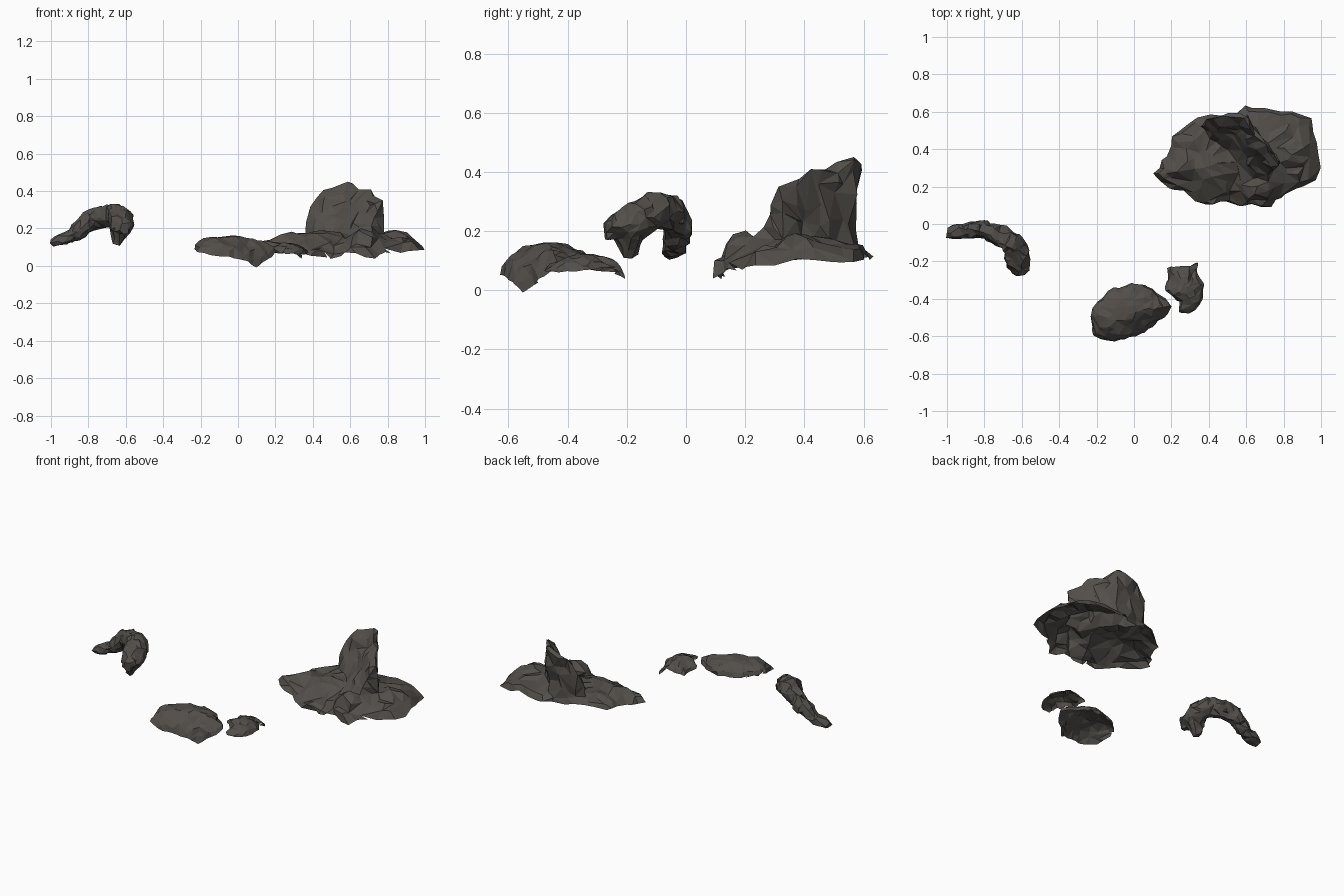
import bpy, bmesh
from math import sin, cos, tau
from mathutils import Vector, noise

if "Cube" in bpy.data.objects:
    bpy.data.objects.remove(bpy.data.objects["Cube"])

stone = bpy.data.materials.new("dark stone")
stone.diffuse_color = (0.085, 0.077, 0.068, 1)
stone.use_nodes = True
stone.node_tree.nodes["Principled BSDF"].inputs["Base Color"].default_value = stone.diffuse_color


def skin(bm, rings):
    """Join a row of equal closed rings into a capped solid."""
    vs = [[bm.verts.new(p) for p in r] for r in rings]
    n = len(vs[0])
    for a, b in zip(vs, vs[1:]):
        for i in range(n):
            j = (i + 1) % n
            bm.faces.new((a[i], a[j], b[j], b[i]))
    bm.faces.new(vs[0][::-1])
    bm.faces.new(vs[-1])


def lens(bm, outline, centre, up, down, power=0.5):
    """Flat boulder: an outline (x, y, z) swelling up and down to the centre."""
    c = Vector(centre)
    rings = []
    for s, side in ((.1, -1), (.4, -1), (.7, -1), (.9, -1), (1, 1),
                    (.92, 1), (.75, 1), (.5, 1), (.25, 1), (.05, 1)):
        ring = []
        for p in outline:
            q = c.lerp(Vector(p), s)
            q.z += (1 - s * s) ** power * (up if side > 0 else -down)
            ring.append(q)
        rings.append(ring)
    skin(bm, rings)


def tube(bm, path, sides=10):
    """Loft elliptical sections (x, y, z, half width, half height)."""
    pts = [Vector(p[:3]) for p in path]
    rings = []
    for i, p in enumerate(path):
        t = (pts[min(i + 1, len(pts) - 1)] - pts[max(i - 1, 0)]).normalized()
        side = t.cross(Vector((0, 0, 1))).normalized()
        up = side.cross(t)
        rings.append([pts[i] + side * p[3] * cos(tau * k / sides)
                      + up * p[4] * sin(tau * k / sides) for k in range(sides)])
    skin(bm, rings)


def finish(name, bm, voxel, amount, freq, faces, open_below=0):
    """Fuse the solids, roughen them, cut down to chunky flat facets, and
    open the underside below the given height."""
    bmesh.ops.recalc_face_normals(bm, faces=bm.faces)

    def evaluated(bm, kind, **settings):
        me = bpy.data.meshes.new(name)
        bm.to_mesh(me)
        ob = bpy.data.objects.new(name, me)
        bpy.context.collection.objects.link(ob)
        m = ob.modifiers.new("m", kind)
        for k, v in settings.items():
            setattr(m, k, v)
        dg = bpy.context.evaluated_depsgraph_get()
        out = bpy.data.meshes.new_from_object(ob.evaluated_get(dg))
        bpy.data.objects.remove(ob)
        return out

    me = evaluated(bm, 'REMESH', mode='VOXEL', voxel_size=voxel)
    bm.free()
    bm = bmesh.new()
    bm.from_mesh(me)
    for v in bm.verts:
        v.co += noise.noise_vector(v.co * freq) * amount \
            + noise.noise_vector(v.co * freq * 2.7) * amount * .5
    bmesh.ops.triangulate(bm, faces=bm.faces)
    me = evaluated(bm, 'DECIMATE', ratio=faces / len(bm.faces))
    bm.free()
    bm = bmesh.new()
    bm.from_mesh(me)
    bm.normal_update()
    under = [f for f in bm.faces
             if f.normal.z < -.3 and f.calc_center_median().z < open_below]
    bmesh.ops.delete(bm, geom=under, context='FACES')
    bm.to_mesh(me)
    bm.free()
    me.materials.clear()
    me.materials.append(stone)
    for p in me.polygons:
        p.use_smooth = False
        p.material_index = 0
    ob = bpy.data.objects.new(name, me)
    bpy.context.collection.objects.link(ob)


# large rock: wide base
bm = bmesh.new()
lens(bm, [(.08, .27, .10), (.18, .36, .10), (.20, .48, .11), (.27, .53, .11),
          (.36, .59, .12), (.50, .575, .11), (.60, .625, .11), (.67, .635, .11),
          (.80, .605, .10), (.94, .59, .10), (.96, .52, .09), (1.0, .36, .10),
          (.98, .22, .08), (.86, .20, .07), (.73, .085, .05), (.58, .09, .06),
          (.50, .125, .04), (.40, .095, .06), (.22, .175, .07)],
     (.58, .35, .10), .085, .0)
# large rock: leaning fin, sloped in front and steep behind
n = Vector((.55, .83, 0))
fin = []
for x, y, z, spread in ((.395, .56, .34, .4), (.48, .57, .42, .8), (.60, .565, .455, 1),
                        (.69, .44, .41, 1), (.775, .325, .345, .7)):
    ring = []
    for k, f in ((-.25, 0), (-.18, .25), (-.12, .5), (-.07, .75),
                 (-.035, .93), (-.01, 1), (.015, .95), (0, .5), (-.01, 0)):
        q = Vector((x, y, z)) + n * k * spread
        q.z = .1 + (z - .1) * f
        ring.append(q)
    fin.append(ring)
skin(bm, fin)
# large rock: front and right humps
lens(bm, [(.55, .2, .12), (.65, .27, .14), (.75, .24, .13), (.72, .14, .11), (.6, .12, .11)],
     (.65, .19, .13), .06, -.01)
lens(bm, [(.72, .42, .12), (.83, .5, .12), (.96, .43, .11), (.94, .29, .11), (.78, .29, .12)],
     (.83, .38, .12), .07, -.01)
finish("large_finned_rock", bm, .009, .022, 9, 600, .15)

# flat boulder: drooping front right corner
bm = bmesh.new()
lens(bm, [(-.24, -.51, .085), (-.20, -.42, .085), (-.12, -.34, .085), (0, -.31, .08),
          (.10, -.34, .08), (.21, -.44, .07), (.17, -.50, .04), (.11, -.55, -.01),
          (.05, -.575, .02), (0, -.605, .04), (-.12, -.635, .055), (-.22, -.595, .07)],
     (-.01, -.47, .08), .08, .005)
finish("flat_boulder", bm, .007, .014, 11, 320, .12)

# thin shard: arched plate
bm = bmesh.new()
lens(bm, [(.16, -.235, .06), (.22, -.23, .07), (.30, -.22, .07), (.345, -.195, .03),
          (.335, -.25, .07), (.375, -.32, .07), (.37, -.40, .065), (.335, -.47, .06),
          (.25, -.485, .055), (.235, -.42, .07), (.20, -.38, .08), (.165, -.35, .07),
          (.185, -.28, .07)],
     (.28, -.35, .085), .04, -.01)
finish("thin_shard", bm, .004, .01, 18, 240, .12)

# curved rock: bent arm with a drooping end
bm = bmesh.new()
tube(bm, [(-1.0, -.045, .125, .025, .02), (-.94, -.04, .138, .038, .03),
          (-.87, -.035, .175, .045, .045), (-.80, -.03, .235, .05, .058),
          (-.73, -.055, .265, .052, .06), (-.655, -.10, .275, .065, .062),
          (-.625, -.16, .245, .075, .062), (-.62, -.22, .215, .065, .05),
          (-.605, -.28, .205, .035, .032)])
tube(bm, [(-.61, -.18, .23, .05, .05), (-.635, -.19, .165, .05, .045),
          (-.65, -.195, .115, .022, .02)])
finish("curved_rock", bm, .006, .014, 16, 420)
